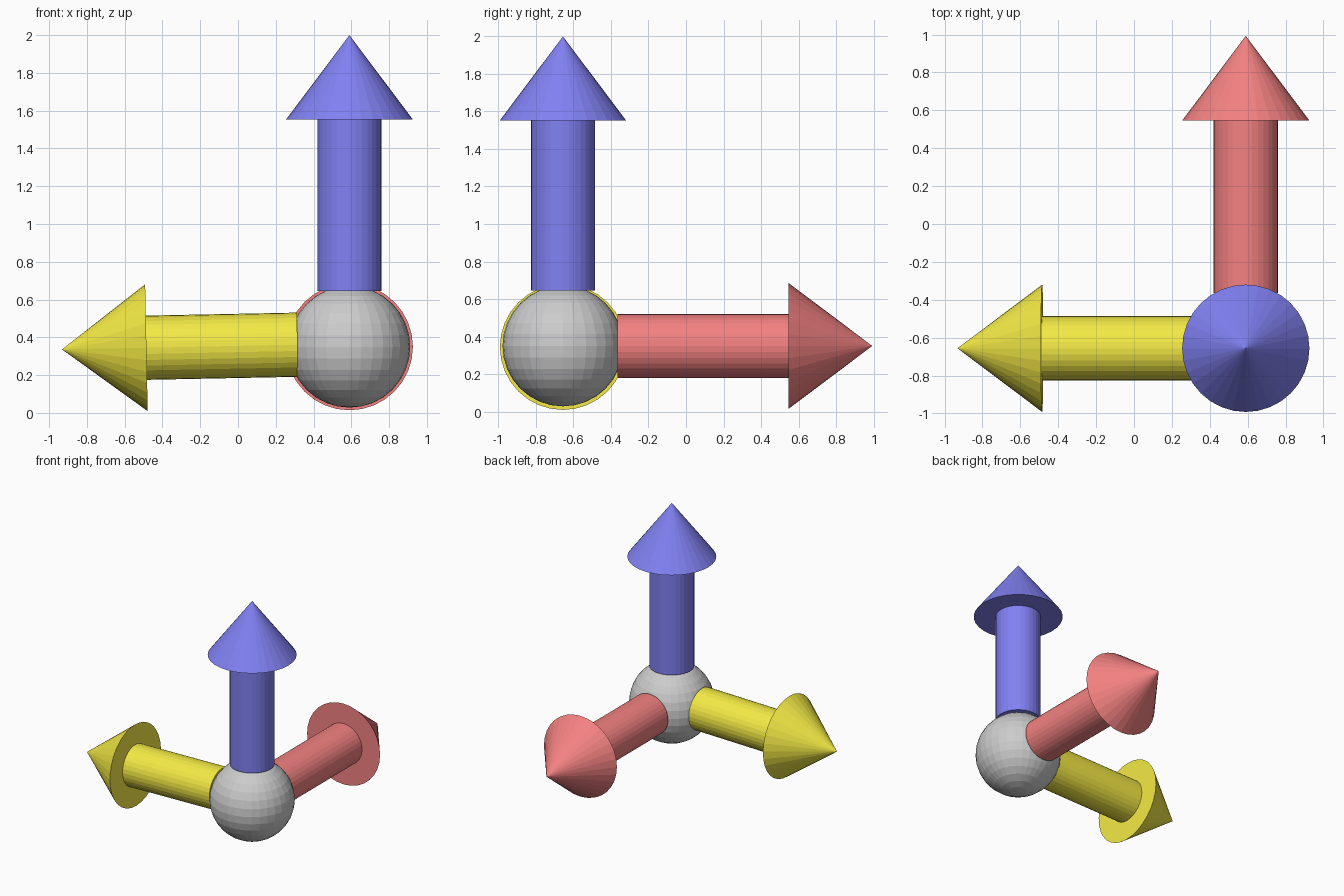
import bpy
from mathutils import Vector

if "Cube" in bpy.data.objects:
    bpy.data.objects.remove(bpy.data.objects["Cube"])

SIDES = 32
SHAFT_R, HEAD_R, HEAD_LEN = 0.17, 0.336, 0.447
CENTRE = Vector((0.59, -0.656, 0.35))


def paint(obj, name, rgb):
    mat = bpy.data.materials.get(name) or bpy.data.materials.new(name)
    mat.diffuse_color = (*rgb, 1)
    mat.use_nodes = True
    mat.node_tree.nodes["Principled BSDF"].inputs["Base Color"].default_value = mat.diffuse_color
    obj.data.materials.append(mat)


def arrow(name, start, direction, shaft_len, rgb):
    """Capped shaft from start along direction, with a cone head on its end."""
    axis = Vector(direction).normalized()
    rot = axis.to_track_quat('Z', 'Y').to_euler()
    start = Vector(start)
    bpy.ops.mesh.primitive_cylinder_add(
        vertices=SIDES, radius=SHAFT_R, depth=shaft_len,
        location=start + axis * shaft_len / 2, rotation=rot)
    shaft = bpy.context.object
    shaft.name = name + "_arrow_shaft"
    bpy.ops.mesh.primitive_cone_add(
        vertices=SIDES, radius1=HEAD_R, radius2=0, depth=HEAD_LEN,
        location=start + axis * (shaft_len + HEAD_LEN / 2), rotation=rot)
    head = bpy.context.object
    head.name = name + "_arrow_head"
    for part in (shaft, head):
        paint(part, name, rgb)


# Central ball
bpy.ops.mesh.primitive_uv_sphere_add(segments=32, ring_count=16, radius=0.322, location=CENTRE)
bpy.context.object.name = "centre_ball"

# Upright, rearward and (slightly drooping, shorter) leftward arrows
arrow("blue", CENTRE + Vector((0, 0, 0.295)), (0, 0, 1), 0.908, (0.22, 0.22, 0.9))
arrow("red", CENTRE + Vector((0, 0.292, 0)), (0, 1, 0), 0.91, (0.9, 0.22, 0.22))
arrow("yellow", (0.315, -0.656, 0.361), (-1, 0, -0.02), 0.8, (0.9, 0.82, 0.06))
